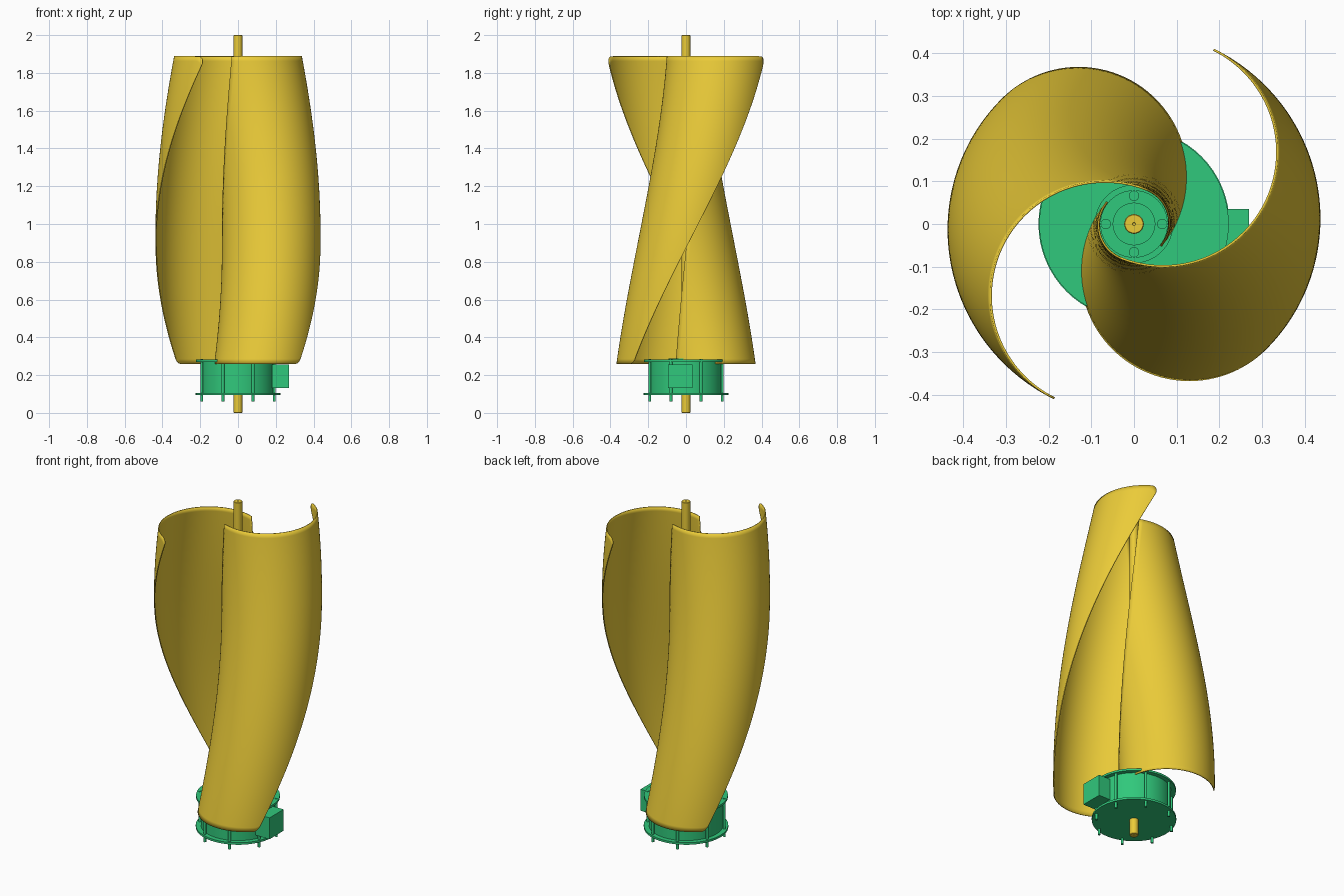
import bpy, bmesh, math
from mathutils import Matrix

if "Cube" in bpy.data.objects:
    bpy.data.objects.remove(bpy.data.objects["Cube"])


def material(name, rgb):
    m = bpy.data.materials.new(name)
    m.diffuse_color = (*rgb, 1)
    m.use_nodes = True
    m.node_tree.nodes["Principled BSDF"].inputs["Base Color"].default_value = m.diffuse_color
    return m


GOLD = material("gold", (0.83, 0.60, 0.04))
GREEN = material("green", (0.03, 0.58, 0.20))


def finish(bm, name, mat):
    me = bpy.data.meshes.new(name)
    bm.to_mesh(me)
    bm.free()
    ob = bpy.data.objects.new(name, me)
    bpy.context.collection.objects.link(ob)
    me.materials.append(mat)
    bpy.ops.object.select_all(action='DESELECT')
    ob.select_set(True)
    bpy.context.view_layer.objects.active = ob
    bpy.ops.object.shade_smooth_by_angle(angle=math.radians(35))
    return ob


def lathe(name, profile, mat, n=64, x=0, y=0):
    """Spin a closed (radius, z) profile around a vertical axis."""
    bm = bmesh.new()
    rings = []
    for k in range(n):
        a = 2 * math.pi * k / n
        rings.append([bm.verts.new((x + r * math.cos(a), y + r * math.sin(a), z)) for r, z in profile])
    m = len(profile)
    for k in range(n):
        p, q = rings[k], rings[(k + 1) % n]
        for j in range(m):
            i = (j + 1) % m
            bm.faces.new((p[j], q[j], q[i], p[i]))
    bmesh.ops.remove_doubles(bm, verts=bm.verts, dist=1e-6)
    bmesh.ops.recalc_face_normals(bm, faces=bm.faces)
    return finish(bm, name, mat)


def disc(name, r, z0, z1, mat, n=64, x=0, y=0):
    return lathe(name, [(0, z0), (r, z0), (r, z1), (0, z1)], mat, n, x, y)


def ring(name, r0, r1, z0, z1, mat, n=64, x=0, y=0):
    return lathe(name, [(r0, z0), (r1, z0), (r1, z1), (r0, z1)], mat, n, x, y)


# twisted half-round blades, with rounded corners at the outer tip
Z0, Z1 = 0.26, 1.888
C, R = 0.18, 0.265


def corner(s, r):
    return 0 if s >= r else r - math.sqrt(r * r - (r - s) ** 2)


def blade(name, start):
    cols, rows = 56, 64
    bm = bmesh.new()
    grid = []
    for i in range(cols + 1):
        a = math.pi * (i / cols) ** 1.5
        s = a * R
        lo, hi = Z0 + corner(s, 0.025), Z1 - corner(s, 0.05)
        col = []
        for j in range(rows + 1):
            z = lo + (hi - lo) * j / rows
            f = (z - Z0) / (Z1 - Z0)
            k = 0.955 + 0.055 * f
            x, y = k * (C + R * math.cos(a)), -k * R * math.sin(a)
            t = math.radians(start + 109 * f)
            col.append(bm.verts.new((x * math.cos(t) - y * math.sin(t),
                                     x * math.sin(t) + y * math.cos(t), z)))
        grid.append(col)
    for i in range(cols):
        for j in range(rows):
            bm.faces.new((grid[i][j], grid[i][j + 1], grid[i + 1][j + 1], grid[i + 1][j]))
    ob = finish(bm, name, GOLD)
    sol = ob.modifiers.new("thickness", 'SOLIDIFY')
    sol.thickness = 0.005
    sol.offset = 0


blade("right_blade", 319)
blade("left_blade", 139)

# central shaft with small centre holes
lathe("shaft", [(0, 0.01), (0.004, 0), (0.021, 0), (0.023, 0.002),
                (0.023, 1.998), (0.021, 2), (0.004, 2), (0, 1.99)], GOLD, 40)

# generator housing and its flanges
disc("generator_body", 0.197, 0.10, 0.275, GREEN)
disc("bottom_flange", 0.224, 0.094, 0.106, GREEN)
disc("top_flange", 0.222, 0.270, 0.282, GREEN)

# bearing hub on top
ring("hub_rim", 0.078, 0.092, 0.278, 0.288, GREEN)
ring("hub_bearing", 0.023, 0.050, 0.278, 0.290, GREEN)
for i in range(4):
    a = i * math.pi / 2
    disc("hub_bolt", 0.012, 0.278, 0.289, GREEN, 16, 0.066 * math.cos(a), 0.066 * math.sin(a))

# long clamping bolts around the housing
for i in range(8):
    a = math.radians(22.5 + 45 * i)
    disc("clamp_bolt", 0.0075, 0.06, 0.285, GREEN, 16, 0.208 * math.cos(a), 0.208 * math.sin(a))

# terminal box on the side
bm = bmesh.new()
bmesh.ops.create_cube(bm, size=1, matrix=Matrix.Translation((0.225, -0.03, 0.193))
                      @ Matrix.Diagonal((0.09, 0.130, 0.125, 1)))
finish(bm, "terminal_box", GREEN)
